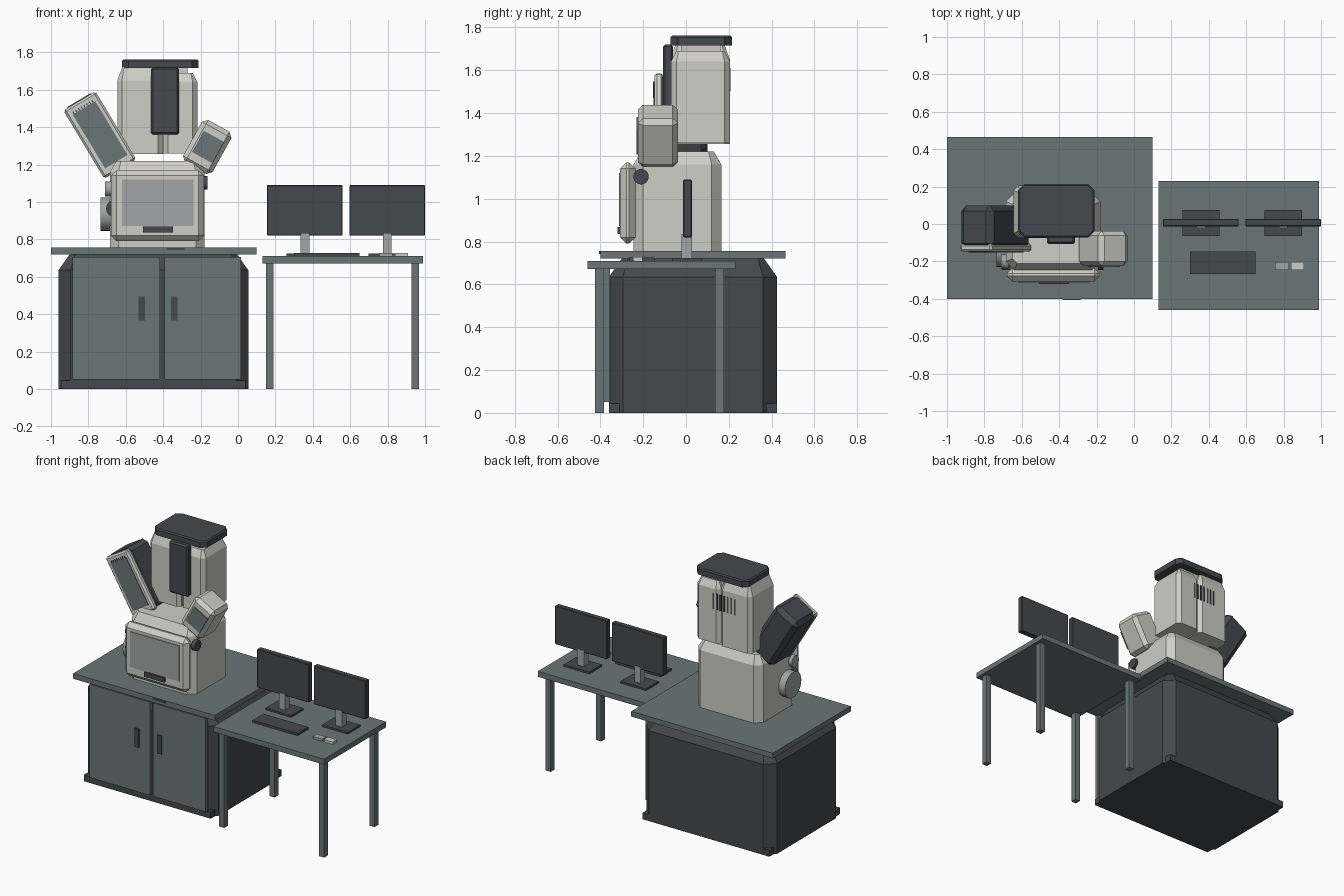
import bpy
import bmesh
from math import radians
from mathutils import Vector, Matrix

cube = bpy.data.objects.get("Cube")
if cube:
    bpy.data.objects.remove(cube, do_unlink=True)


def material(name, r, g, b):
    m = bpy.data.materials.new(name)
    m.use_nodes = True
    m.diffuse_color = (r, g, b, 1)
    m.node_tree.nodes["Principled BSDF"].inputs["Base Color"].default_value = (r, g, b, 1)
    return m


LIGHT = material("warm_white", 0.62, 0.62, 0.57)
GREY = material("mid_grey", 0.36, 0.38, 0.38)
GREEN = material("slate_green", 0.145, 0.18, 0.18)
DARK = material("charcoal", 0.06, 0.065, 0.075)


def finish(name, bm, mat):
    bmesh.ops.recalc_face_normals(bm, faces=bm.faces)
    mesh = bpy.data.meshes.new(name)
    bm.to_mesh(mesh)
    bm.free()
    mesh.materials.append(mat)
    obj = bpy.data.objects.new(name, mesh)
    bpy.context.collection.objects.link(obj)
    return obj


def box(name, mat, x, y, z, corner=0, chamfer=0, inset=0, drop=0):
    """Box from ranges: corner cuts upright edges, chamfer cuts all, inset/drop slopes the top."""
    bm = bmesh.new()
    bmesh.ops.create_cube(bm, size=1)
    lo = Vector((x[0], y[0], z[0]))
    size = Vector((x[1], y[1], z[1] - drop)) - lo
    for v in bm.verts:
        v.co = lo + Vector([(c + 0.5) * s for c, s in zip(v.co, size)])
    if chamfer:
        bmesh.ops.bevel(bm, geom=bm.edges[:], offset=chamfer, segments=1, affect='EDGES')
    if corner:
        upright = [e for e in bm.edges if abs(e.verts[0].co.z - e.verts[1].co.z) > 1e-4]
        bmesh.ops.bevel(bm, geom=upright, offset=corner, segments=1, affect='EDGES')
    if inset:
        bm.normal_update()
        top = max(bm.faces, key=lambda f: f.calc_center_median().z)
        bmesh.ops.inset_region(bm, faces=[top], thickness=inset, use_even_offset=True)
        for v in top.verts:
            v.co.z += drop
    return finish(name, bm, mat)


def disc(name, mat, centre, radius, depth, axis):
    bm = bmesh.new()
    turn = Matrix.Rotation(radians(90), 4, axis)
    bmesh.ops.create_cone(bm, cap_ends=True, segments=24, radius1=radius, radius2=radius,
                          depth=depth, matrix=Matrix.Translation(centre) @ turn)
    obj = finish(name, bm, mat)
    bpy.ops.object.select_all(action='DESELECT')
    obj.select_set(True)
    bpy.context.view_layer.objects.active = obj
    bpy.ops.object.shade_smooth_by_angle()
    return obj


def tilt(objects, x, z, degrees):
    for o in objects:
        o.location = (x, 0, z)
        o.rotation_euler.y = radians(degrees)


# Cabinet with worktop, doors, handles and feet
box("cabinet_body", DARK, (-0.96, 0.055), (-0.36, 0.425), (0, 0.72), corner=0.065, inset=0.06, drop=0.085)
box("cabinet_worktop", GREEN, (-1, 0.1), (-0.4, 0.465), (0.72, 0.757))
box("worktop_plate", DARK, (-0.38, -0.285), (-0.407, -0.4), (0.742, 0.755))
for side, x, hx in (("right", (-0.885, -0.417), -0.515), ("left", (-0.392, 0.016), -0.34)):
    box(side + "_door", GREEN, x, (-0.382, -0.355), (0.05, 0.705))
    box(side + "_door_handle", DARK, (hx - 0.017, hx + 0.017), (-0.39, -0.38), (0.365, 0.495))
for x in (-0.945, -0.015):
    for y in (-0.36, 0.375):
        box("cabinet_foot", DARK, (x, x + 0.055), (y, y + 0.05), (0, 0.045))

# Side table
box("table_top", GREEN, (0.13, 0.99), (-0.46, 0.23), (0.672, 0.71))
for x in (0.15, 0.927):
    for y in (-0.425, 0.135):
        box("table_leg", GREEN, (x, x + 0.04), (y, y + 0.042), (0, 0.675))

# Monitors on stands
for x in (0.358, 0.798):
    box("monitor_base", DARK, (x - 0.1, x + 0.1), (-0.065, 0.075), (0.71, 0.723))
    box("monitor_post", GREY, (x - 0.024, x + 0.024), (-0.022, 0.028), (0.72, 0.835))
for x in (0.155, 0.595):
    box("monitor_screen", DARK, (x, x + 0.405), (-0.013, 0.027), (0.82, 1.09), chamfer=0.004)

# Keyboard and pointing devices
box("keyboard", DARK, (0.3, 0.65), (-0.267, -0.147), (0.71, 0.726))
box("mouse_grey", GREY, (0.755, 0.828), (-0.247, -0.202), (0.71, 0.726))
box("mouse_white", LIGHT, (0.84, 0.91), (-0.247, -0.202), (0.71, 0.728))

# Instrument base with front panel
box("instrument_base", LIGHT, (-0.685, -0.18), (-0.245, 0.165), (0.757, 1.22), corner=0.045, inset=0.035, drop=0.06)
box("front_panel", LIGHT, (-0.68, -0.182), (-0.308, -0.235), (0.79, 1.17), chamfer=0.03)
box("panel_window", GREY, (-0.62, -0.237), (-0.314, -0.306), (0.872, 1.12))
box("panel_grip", DARK, (-0.508, -0.348), (-0.32, -0.306), (0.836, 0.868))

# Side ports and knobs
disc("large_side_port", GREY, (-0.7, -0.14, 0.935), 0.09, 0.07, 'Y')
disc("small_side_port", GREY, (-0.69, -0.2, 1.07), 0.04, 0.04, 'Y')
disc("front_knob", DARK, (-0.66, -0.228, 0.965), 0.045, 0.035, 'X')
disc("left_knob", DARK, (-0.178, -0.21, 1.103), 0.036, 0.03, 'Y')

# Upper column in two halves, lid, front cover and rear vents
box("column_right_half", LIGHT, (-0.645, -0.402), (-0.075, 0.205), (1.255, 1.725), corner=0.025, inset=0.028, drop=0.075)
box("column_left_half", LIGHT, (-0.4, -0.217), (-0.07, 0.205), (1.26, 1.69), corner=0.025, inset=0.025, drop=0.05)
box("column_core", LIGHT, (-0.55, -0.27), (-0.02, 0.16), (1.3, 1.72))
box("column_lid", DARK, (-0.62, -0.21), (-0.073, 0.215), (1.715, 1.762), corner=0.035, inset=0.008, drop=0.008)
box("column_front_cover", DARK, (-0.465, -0.315), (-0.107, -0.06), (1.36, 1.72), chamfer=0.01)
for i in range(7):
    x = -0.53 + i * 0.028
    box("rear_vent", DARK, (x, x + 0.011), (0.2, 0.208), (1.5, 1.61))

# Large tilted module with screen and vent ticks
parts = [
    box("large_module_housing", DARK, (-0.1, 0.1), (-0.135, 0.1), (-0.205, 0.215), chamfer=0.03),
    box("large_module_face", LIGHT, (-0.1, 0.1), (-0.148, -0.105), (-0.215, 0.21), chamfer=0.012),
    box("large_module_screen", GREEN, (-0.068, 0.072), (-0.152, -0.146), (-0.17, 0.165)),
]
for i in range(8):
    x = -0.062 + i * 0.017
    parts.append(box("module_tick", DARK, (x, x + 0.006), (-0.153, -0.146), (0.165, 0.18)))
tilt(parts, -0.74, 1.36, -31)

# Small tilted module with screen
parts = [
    box("small_module_housing", LIGHT, (-0.09, 0.09), (-0.225, -0.037), (-0.128, 0.13), chamfer=0.025),
    box("small_module_screen", GREEN, (-0.058, 0.066), (-0.231, -0.223), (-0.062, 0.068)),
]
tilt(parts, -0.165, 1.293, 29)
